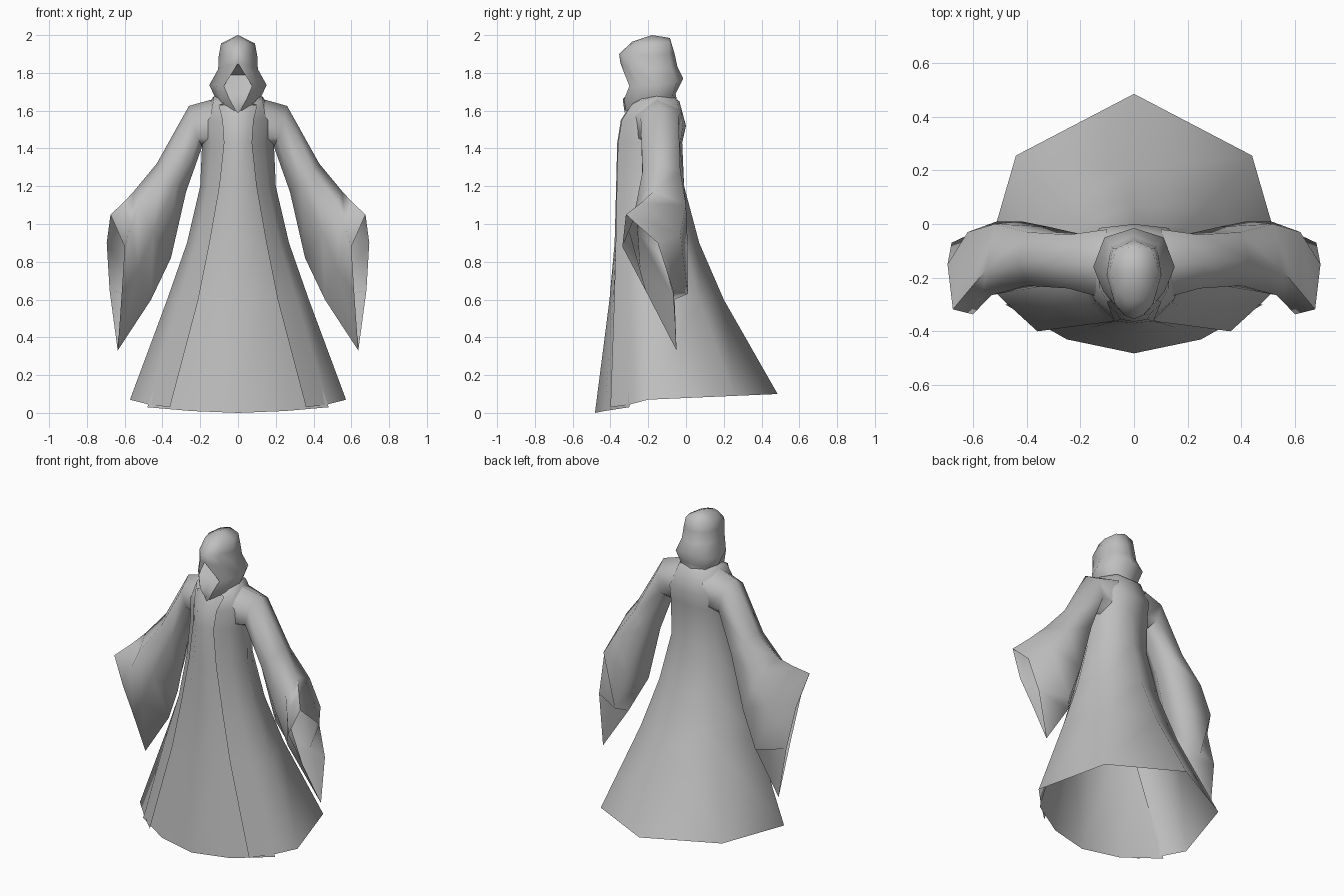
import bpy, bmesh, math
from mathutils import Vector

if "Cube" in bpy.data.objects:
    bpy.data.objects.remove(bpy.data.objects["Cube"])

cloth = bpy.data.materials.new("grey cloth")
cloth.use_nodes = True
cloth.diffuse_color = (0.52, 0.52, 0.52, 1)
cloth.node_tree.nodes["Principled BSDF"].inputs["Base Color"].default_value = (0.52, 0.52, 0.52, 1)


def loft(name, rows, closed=False, merge=True, angle=75):
    """Skin rows of points (None leaves a hole) and mirror across x."""
    bm = bmesh.new()
    grid = [[bm.verts.new(p) if p else None for p in row] for row in rows]
    for a, b in zip(grid, grid[1:]):
        n = len(a)
        for i in range(n if closed else n - 1):
            j = (i + 1) % n
            quad = [v for v in (a[i], a[j], b[j], b[i]) if v]
            if len(quad) > 2:
                bm.faces.new(quad)
    bmesh.ops.remove_doubles(bm, verts=bm.verts, dist=0.0005)
    bmesh.ops.recalc_face_normals(bm, faces=bm.faces)
    mesh = bpy.data.meshes.new(name)
    bm.to_mesh(mesh)
    bm.free()
    mesh.materials.append(cloth)
    ob = bpy.data.objects.new(name, mesh)
    bpy.context.collection.objects.link(ob)
    bpy.ops.object.select_all(action='DESELECT')
    ob.select_set(True)
    bpy.context.view_layer.objects.active = ob
    bpy.ops.object.shade_smooth_by_angle(angle=math.radians(angle))
    mod = ob.modifiers.new("Mirror", 'MIRROR')
    mod.use_mirror_merge = merge
    return ob


# Outer robe, hem to collar: front edge, flank, side, rear flank, back centre
loft("outer_robe", [
    [(.36, -.40, .03), (.475, -.295, .045), (.572, -.20, .07), (.44, .255, .09), (0, .485, .10)],
    [(.21, -.38, .60), (.31, -.31, .60), (.375, -.20, .60), (.28, .07, .60), (0, .20, .60)],
    [(.15, -.372, .90), (.22, -.30, .90), (.27, -.20, .90), (.20, -.01, .90), (0, .07, .90)],
    [(.097, -.366, 1.2), (.16, -.30, 1.2), (.20, -.19, 1.2), (.14, -.05, 1.2), (0, -.01, 1.2)],
    [(.072, -.36, 1.43), (.14, -.295, 1.43), (.19, -.17, 1.43), (.13, -.03, 1.43), (0, -.02, 1.43)],
    [(.08, -.34, 1.55), (.15, -.28, 1.55), (.20, -.16, 1.56), (.13, -.015, 1.53), (0, .0, 1.52)],
    [(.10, -.29, 1.63), (.13, -.24, 1.655), (.13, -.16, 1.675), (.09, -.05, 1.66), (0, -.035, 1.65)],
    [(.04, -.27, 1.65), (.05, -.22, 1.68), (.05, -.16, 1.69), (.04, -.10, 1.69), (0, -.09, 1.69)],
])

# Inner gown panel between the robe edges
loft("front_panel", [
    [(0, -.482, 0), (.25, -.43, .01), (.48, -.30, .03)],
    [(0, -.405, .60), (.15, -.385, .60), (.28, -.31, .60)],
    [(0, -.378, .90), (.10, -.370, .90), (.20, -.30, .90)],
    [(0, -.370, 1.2), (.07, -.362, 1.2), (.14, -.30, 1.2)],
    [(0, -.364, 1.43), (.05, -.356, 1.43), (.11, -.30, 1.43)],
    [(0, -.345, 1.55), (.06, -.335, 1.55), (.12, -.28, 1.55)],
    [(0, -.295, 1.63), (.06, -.285, 1.63), (.11, -.25, 1.63)],
])

# Wide hanging sleeves: top, front, lower front, bottom, back, upper back
loft("sleeves", [
    [(.10, -.16, 1.67), (.10, -.28, 1.58), (.13, -.26, 1.45), (.15, -.15, 1.36), (.13, -.04, 1.45), (.10, -.02, 1.60)],
    [(.26, -.14, 1.625), (.245, -.24, 1.56), (.215, -.235, 1.46), (.19, -.15, 1.41), (.21, -.035, 1.45), (.245, -.04, 1.57)],
    [(.43, -.13, 1.32), (.40, -.23, 1.28), (.33, -.23, 1.21), (.275, -.13, 1.17), (.32, -.01, 1.20), (.40, -.03, 1.28)],
    [(.55, -.17, 1.175), (.53, -.265, 1.10), (.45, -.25, .95), (.355, -.12, .82), (.42, .01, .87), (.52, .0, 1.10)],
    [(.61, -.24, 1.11), (.57, -.305, .98), (.53, -.24, .75), (.46, -.06, .60), (.51, .01, .63), (.62, -.03, .95)],
    [(.675, -.318, 1.05), (.60, -.337, .88), (.615, -.21, .64), (.637, -.05, .33), (.68, -.07, .65), (.695, -.15, .90)],
], closed=True, merge=False)

# Hood, crown to neck: brow centre, rim, front side, side, rear side, back
peak = (0, -.18, 2.0)
loft("hood", [
    [peak] * 6,
    [(0, -.285, 1.965), (.035, -.28, 1.962), (.065, -.25, 1.96), (.09, -.17, 1.955), (.065, -.09, 1.965), (0, -.085, 1.985)],
    [(0, -.354, 1.90), (.035, -.34, 1.90), (.07, -.30, 1.90), (.102, -.19, 1.89), (.08, -.09, 1.90), (0, -.06, 1.90)],
    [(0, -.347, 1.85), (.045, -.33, 1.84), (.075, -.29, 1.835), (.105, -.19, 1.82), (.085, -.08, 1.83), (0, -.045, 1.83)],
    [None, (.075, -.30, 1.73), (.115, -.25, 1.735), (.152, -.16, 1.735), (.11, -.05, 1.75), (0, -.015, 1.77)],
    [None, (.045, -.328, 1.66), (.09, -.27, 1.65), (.118, -.16, 1.665), (.09, -.07, 1.68), (0, -.055, 1.69)],
    [None, (.012, -.318, 1.60), (.06, -.27, 1.60), (.10, -.17, 1.62), (.08, -.07, 1.63), (0, -.045, 1.64)],
])

# Shadowed face hollow and throat cloth
loft("face_cloth", [
    [(0, -.347, 1.85), (.045, -.33, 1.84)],
    [(0, -.235, 1.79), (.078, -.24, 1.79)],
    [(0, -.285, 1.72), (.075, -.30, 1.73)],
    [(0, -.335, 1.66), (.045, -.328, 1.66)],
    [(0, -.325, 1.59), (.012, -.318, 1.60)],
])
